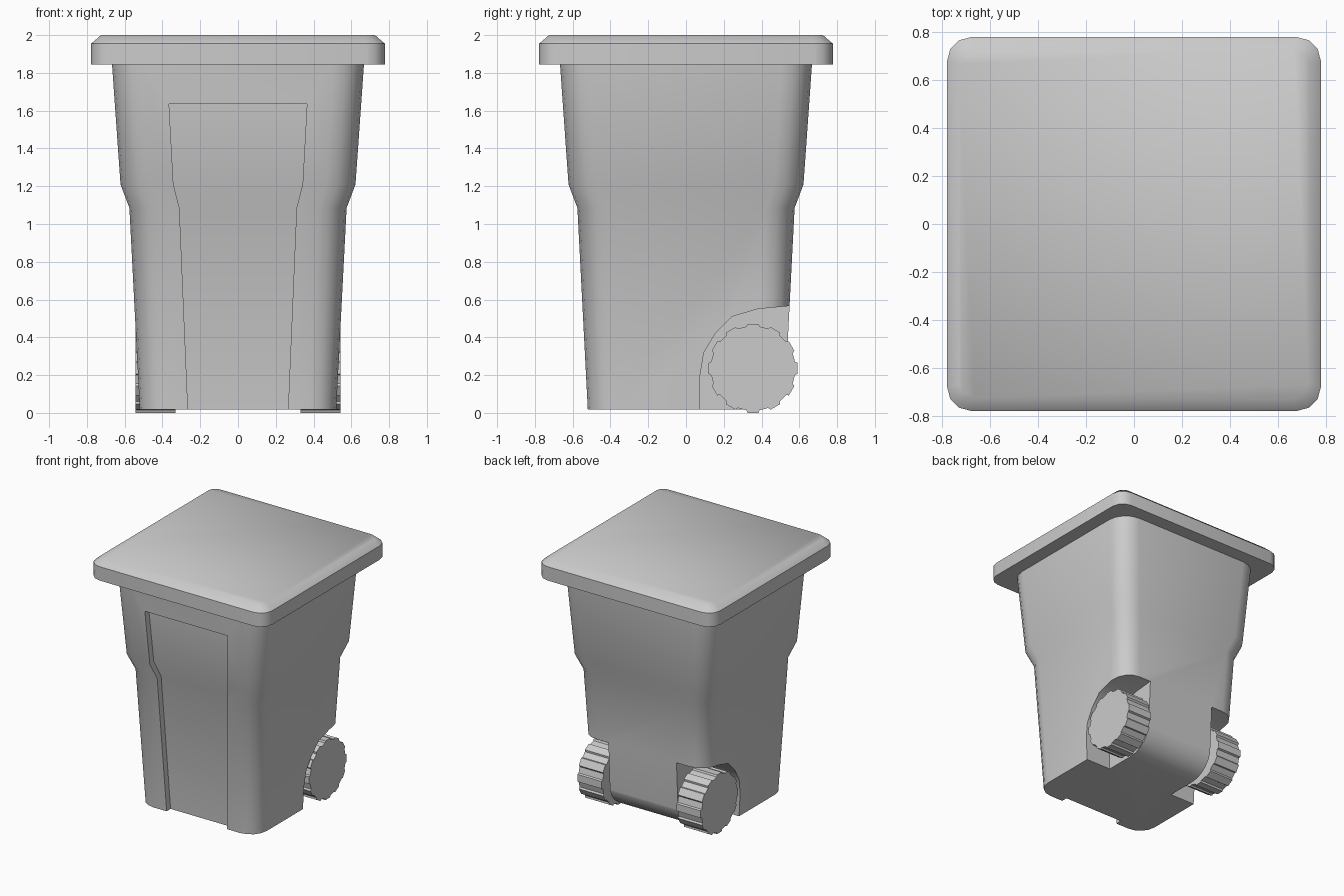
import bpy, bmesh, math

if "Cube" in bpy.data.objects:
    bpy.data.objects.remove(bpy.data.objects["Cube"])

WY, WZ, WR = 0.355, 0.2375, 0.2375   # wheel centre and radius


def make(name, verts, faces):
    bm = bmesh.new()
    vs = [bm.verts.new(v) for v in verts]
    for f in faces:
        bm.faces.new([vs[i] for i in f])
    bmesh.ops.recalc_face_normals(bm, faces=bm.faces)
    me = bpy.data.meshes.new(name)
    bm.to_mesh(me)
    bm.free()
    ob = bpy.data.objects.new(name, me)
    bpy.context.collection.objects.link(ob)
    return ob


def loft(name, rings):
    n = len(rings[0])
    verts = [v for r in rings for v in r]
    faces = [list(range(n)), list(range(len(verts) - n, len(verts)))]
    for k in range(len(rings) - 1):
        for i in range(n):
            j = (i + 1) % n
            faces.append([k * n + i, k * n + j, (k + 1) * n + j, (k + 1) * n + i])
    return make(name, verts, faces)


def rounded_square(h, r, z, seg):
    pts = []
    for q, (sx, sy) in enumerate([(1, 1), (-1, 1), (-1, -1), (1, -1)]):
        for i in range(seg + 1):
            a = math.pi / 2 * (q + i / seg)
            pts.append((sx * (h - r) + r * math.cos(a), sy * (h - r) + r * math.sin(a), z))
    return pts


def extrude_x(name, yz, x0, x1):
    return loft(name, [[(x, y, z) for y, z in yz] for x in (x0, x1)])


def select(ob):
    bpy.ops.object.select_all(action='DESELECT')
    ob.select_set(True)
    bpy.context.view_layer.objects.active = ob


def smooth(ob, deg):
    select(ob)
    bpy.ops.object.shade_smooth_by_angle(angle=math.radians(deg))


def cut(ob, cutter):
    select(ob)
    m = ob.modifiers.new("cut", 'BOOLEAN')
    m.operation, m.solver, m.object = 'DIFFERENCE', 'EXACT', cutter
    bpy.ops.object.modifier_apply(modifier=m.name)
    bpy.data.objects.remove(cutter)


# tapered body with a step part way up
body = loft("bin_body", [rounded_square(h, r, z, 4) for h, r, z in
            [(0.52, 0.14, 0.018), (0.575, 0.15, 1.085), (0.622, 0.155, 1.21), (0.668, 0.16, 1.86)]])

# recessed front panel that follows the body profile
panel = [(0.26, 0.464, -0.1), (0.31, 0.525, 1.085), (0.342, 0.572, 1.21), (0.365, 0.602, 1.635)]
cut(body, loft("panel_cutter", [[(-x, -1, z), (x, -1, z), (x, -y, z), (-x, -y, z)]
                                for x, y, z in panel]))

# wheel wells in both back corners
well = [(0.075, -0.1), (0.075, 0.2), (0.095, 0.32), (0.155, 0.42), (0.245, 0.51),
        (0.38, 0.55), (0.56, 0.567), (0.8, 0.567), (0.8, -0.1)]
for s in (1, -1):
    cut(body, extrude_x("well_cutter", well, s * 0.3, s * 0.8))

# rounded lower back edge between the wheels
arc = [(0.32 + 0.215 * math.sin(a), 0.233 - 0.215 * math.cos(a))
       for a in [math.pi / 2 * i / 6 for i in range(7)]]
cut(body, extrude_x("back_edge_cutter", arc + [(0.8, 0.233), (0.8, -0.1), (0.32, -0.1)], -0.31, 0.31))
smooth(body, 35)

# lid with bevelled top
lid = loft("lid", [rounded_square(h, r, z, 3) for h, r, z in
           [(0.777, 0.1, 1.845), (0.777, 0.1, 1.955), (0.725, 0.06, 2.0)]])
smooth(lid, 45)

# treaded wheels
tread = []
for t in range(12):
    for deg, r in [(-7, WR), (7, WR), (9, WR - 0.013), (21, WR - 0.013)]:
        a = math.radians(30 * t + deg)
        tread.append((WY + r * math.sin(a), WZ - r * math.cos(a)))
low = min(z for y, z in tread)
tread = [(y, z - low) for y, z in tread]
for side, s in (("right", 1), ("left", -1)):
    extrude_x("wheel_" + side, tread, s * 0.33, s * 0.543)

# axle
axle = [(WY + 0.04 * math.cos(math.tau * i / 12), WZ + 0.04 * math.sin(math.tau * i / 12))
        for i in range(12)]
extrude_x("axle", axle, -0.4, 0.4)
